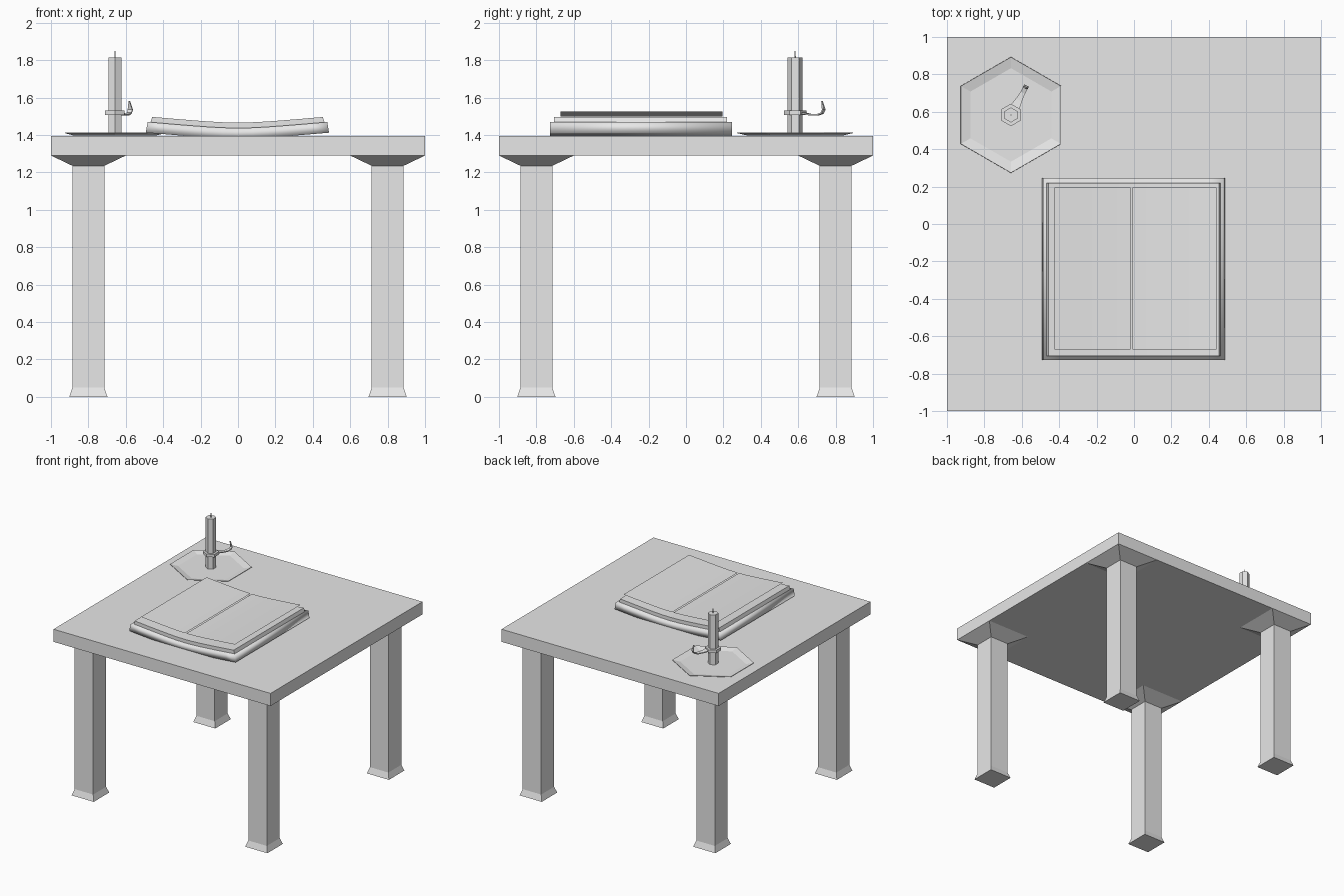
import bpy, bmesh, math
from mathutils import Vector

if "Cube" in bpy.data.objects:
    bpy.data.objects.remove(bpy.data.objects["Cube"])

grey = bpy.data.materials.new("plain grey")
grey.diffuse_color = (0.8, 0.8, 0.8, 1)
grey.use_nodes = True
grey.node_tree.nodes["Principled BSDF"].inputs["Base Color"].default_value = grey.diffuse_color


def finish(name, bm, smooth=False, recalc=True):
    if recalc:
        bmesh.ops.recalc_face_normals(bm, faces=bm.faces)
    mesh = bpy.data.meshes.new(name)
    bm.to_mesh(mesh)
    bm.free()
    mesh.materials.append(grey)
    for p in mesh.polygons:
        p.use_smooth = smooth
    ob = bpy.data.objects.new(name, mesh)
    bpy.context.collection.objects.link(ob)
    return ob


def loft(name, rings, caps=True, smooth=False):
    """Skin a list of equal-length point rings."""
    bm = bmesh.new()
    vs = [[bm.verts.new(p) for p in ring] for ring in rings]
    n = len(vs[0])
    for a, b in zip(vs, vs[1:]):
        for i in range(n):
            j = (i + 1) % n
            bm.faces.new((a[i], a[j], b[j], b[i]))
    if caps:
        bm.faces.new(vs[0][::-1])
        bm.faces.new(vs[-1])
    return finish(name, bm, smooth)


def square(cx, cy, h, z):
    return [(cx + sx * h, cy + sy * h, z) for sx, sy in ((-1, -1), (1, -1), (1, 1), (-1, 1))]


def hexagon(cx, cy, r, z):
    return [(cx + r * math.sin(i * math.pi / 3), cy - r * math.cos(i * math.pi / 3), z) for i in range(6)]


# Table top and four legs with flared feet and brackets
loft("table_top", [square(0, 0, 1.0, 1.29), square(0, 0, 1.0, 1.395)])
for sx in (-1, 1):
    for sy in (-1, 1):
        loft("table_leg", [square(sx * 0.8, sy * 0.8, h, z) for h, z in
                           ((0.102, 0), (0.085, 0.05), (0.085, 1.235), (0.2, 1.29))])


# Open book: sagging cover, page block and two loose top pages
def sag(x):
    return 0.032 * (math.hypot(x, 0.15) - 0.15) / (math.hypot(0.48, 0.15) - 0.15)


def spread(x0, x1, n):
    return [x0 + (x1 - x0) * i / n for i in range(n + 1)]


def slab(name, x0, x1, y0, y1, z0, z1, smooth):
    rings = []
    for x in spread(x0, x1, 12):
        lean = 0.005 * x / 0.49          # ends tilt with the curve
        s = sag(x)
        rings.append([(x + lean, y0, z0 + s), (x + lean, y1, z0 + s),
                      (x - lean, y1, z1 + s), (x - lean, y0, z1 + s)])
    return loft(name, rings, smooth=smooth)


slab("book_cover", -0.488, 0.482, -0.727, 0.245, 1.38, 1.437, True)
slab("book_page_block", -0.463, 0.458, -0.705, 0.22, 1.437, 1.466, False)
for name, x0, x1 in (("left_page", -0.425, -0.02), ("right_page", -0.008, 0.44)):
    bm = bmesh.new()
    rows = [[bm.verts.new((x, y, 1.498 + sag(x))) for y in (-0.67, 0.195)] for x in spread(x0, x1, 6)]
    for a, b in zip(rows, rows[1:]):
        bm.faces.new((a[0], b[0], b[1], a[1]))
    finish(name, bm, recalc=False)

# Candle holder: shallow six-sided dish, candle, wick and collar
CX, CY = -0.658, 0.583
loft("candle_dish", [hexagon(CX, CY, r, z) for r, z in
                     ((0.25, 1.396), (0.31, 1.410), (0.309, 1.412), (0.25, 1.399))])
loft("candle", [hexagon(CX, CY, 0.040, 1.397), hexagon(CX, CY, 0.040, 1.815)])
loft("wick", [hexagon(CX, CY, 0.004, 1.815), hexagon(CX, CY, 0.003, 1.85)])
loft("holder_collar", [hexagon(CX, CY, r, z) for r, z in
                       ((0.040, 1.506), (0.060, 1.506), (0.060, 1.53), (0.040, 1.53))], caps=False)

# Handle: tapering strap that curls up to a point
out = Vector((0.47, 0.88, 0)).normalized()
side = Vector((-out.y, out.x, 0))
strap = ((0.045, 1.518, 0.026), (0.09, 1.509, 0.018), (0.135, 1.507, 0.013),
         (0.165, 1.517, 0.013), (0.174, 1.535, 0.014), (0.163, 1.582, 0.002))
rings = []
for i, (d, z, w) in enumerate(strap):
    a, b = strap[max(i - 1, 0)], strap[min(i + 1, len(strap) - 1)]
    along = (out * (b[0] - a[0]) + Vector((0, 0, b[1] - a[1]))).normalized()
    thick = along.cross(side) * 0.004
    c = Vector((CX, CY, z)) + out * d
    rings.append([c - side * w - thick, c + side * w - thick, c + side * w + thick, c - side * w + thick])
loft("holder_handle", rings)
